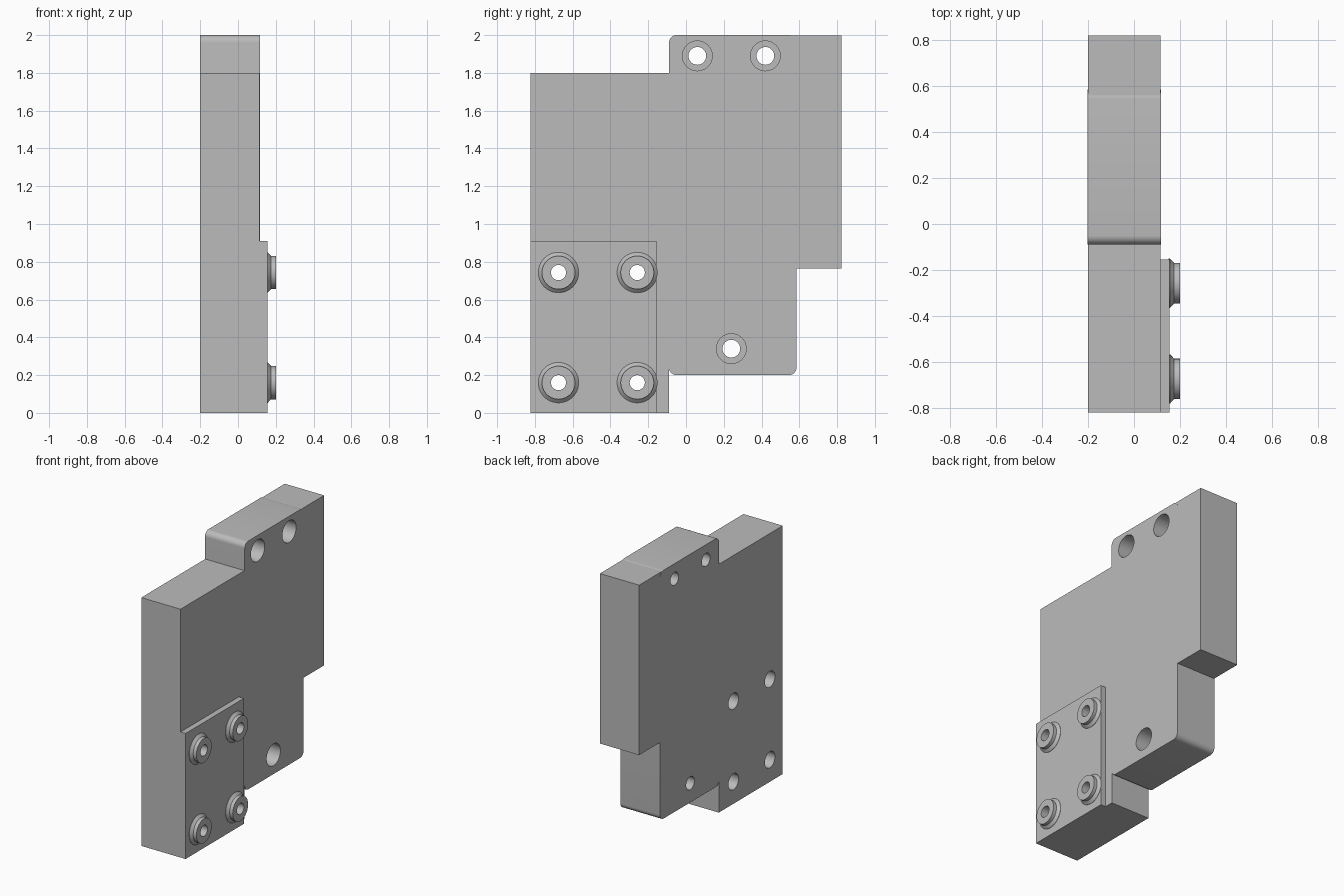
import bpy, bmesh
from math import cos, sin, pi

cube = bpy.data.objects.get("Cube")
if cube:
    bpy.data.objects.remove(cube, do_unlink=True)

grey = bpy.data.materials.new("light_grey")
grey.use_nodes = True
grey.diffuse_color = (0.5, 0.5, 0.5, 1)
grey.node_tree.nodes["Principled BSDF"].inputs["Base Color"].default_value = (0.5, 0.5, 0.5, 1)


def finish(name, bm):
    bmesh.ops.recalc_face_normals(bm, faces=bm.faces)
    mesh = bpy.data.meshes.new(name)
    bm.to_mesh(mesh)
    bm.free()
    mesh.materials.append(grey)
    obj = bpy.data.objects.new(name, mesh)
    bpy.context.collection.objects.link(obj)
    return obj


def activate(obj):
    bpy.ops.object.select_all(action='DESELECT')
    obj.select_set(True)
    bpy.context.view_layer.objects.active = obj


def smooth(obj):
    activate(obj)
    bpy.ops.object.shade_smooth_by_angle(angle=pi / 6)


def plate(name, outline, x0, x1):
    """Extrude a (y, z) outline through the thickness."""
    bm = bmesh.new()
    face = bm.faces.new([bm.verts.new((x0, y, z)) for y, z in outline])
    new = bmesh.ops.extrude_face_region(bm, geom=[face])["geom"]
    verts = [v for v in new if isinstance(v, bmesh.types.BMVert)]
    bmesh.ops.translate(bm, verts=verts, vec=(x1 - x0, 0, 0))
    return finish(name, bm)


def rectangle(y0, y1, z0, z1):
    return [(y0, z0), (y1, z0), (y1, z1), (y0, z1)]


def rounded(y0, y1, z0, z1, r, steps=8):
    centres = [(y1 - r, z1 - r), (y0 + r, z1 - r), (y0 + r, z0 + r), (y1 - r, z0 + r)]
    return [(cy + r * cos(a), cz + r * sin(a))
            for q, (cy, cz) in enumerate(centres)
            for a in [(q + s / steps) * pi / 2 for s in range(steps + 1)]]


def lathe(name, profile, y, z, ring=False, sides=40):
    """Turn an (x, radius) profile about an axis along x."""
    bm = bmesh.new()
    loops = [[bm.verts.new((x, y + r * cos(2 * pi * i / sides), z + r * sin(2 * pi * i / sides)))
              for i in range(sides)] for x, r in profile]
    pairs = list(zip(loops, loops[1:]))
    if ring:
        pairs.append((loops[-1], loops[0]))
    else:
        bm.faces.new(loops[0])
        bm.faces.new(loops[-1])
    for a, b in pairs:
        for i in range(sides):
            j = (i + 1) % sides
            bm.faces.new((a[i], a[j], b[j], b[i]))
    return finish(name, bm)


def drill(obj, profile, centres):
    """Cut stepped round holes through a plate."""
    for y, z in centres:
        cutter = lathe("hole_cutter", profile, y, z)
        activate(obj)
        mod = obj.modifiers.new("hole", 'BOOLEAN')
        mod.operation = 'DIFFERENCE'
        mod.solver = 'EXACT'
        mod.object = cutter
        bpy.ops.object.modifier_apply(modifier=mod.name)
        bpy.data.objects.remove(cutter, do_unlink=True)
    smooth(obj)


BACK, FACE, PAD = -0.2, 0.115, 0.155

# Rounded centre plate with counterbored fixing holes
centre = plate("centre_plate", rounded(-0.09, 0.585, 0.2, 2.0, 0.04), BACK - 0.002, FACE + 0.002)
drill(centre, [(-0.3, 0.047), (-0.08, 0.047), (-0.08, 0.079), (0.3, 0.079)],
      [(0.06, 1.89), (0.42, 1.89), (0.24, 0.34)])

# Rear slab, set slightly into the centre plate
plate("rear_slab", rectangle(0.56, 0.822, 0.765, 1.997), BACK, FACE)

# Front slab, stepped around the mounting pad
plate("front_slab", [(-0.822, 0.91), (-0.155, 0.91), (-0.155, 0), (-0.09, 0),
                     (-0.09, 1.8), (-0.822, 1.8)], BACK, FACE)

# Mounting pad with four holes, wider at the back
bolts = [(y, z) for y in (-0.675, -0.258) for z in (0.16, 0.743)]
pad = plate("mounting_pad", rectangle(-0.822, -0.155, 0, 0.91), BACK, PAD)
drill(pad, [(-0.3, 0.058), (0.08, 0.058), (0.08, 0.04), (0.3, 0.04)], bolts)

# Flared bushings around the pad holes
for y, z in bolts:
    bushing = lathe("bushing", [(PAD - 0.005, 0.04), (PAD - 0.005, 0.107), (PAD + 0.002, 0.107),
                                (0.175, 0.088), (0.2, 0.088), (0.2, 0.04)], y, z, ring=True)
    smooth(bushing)
